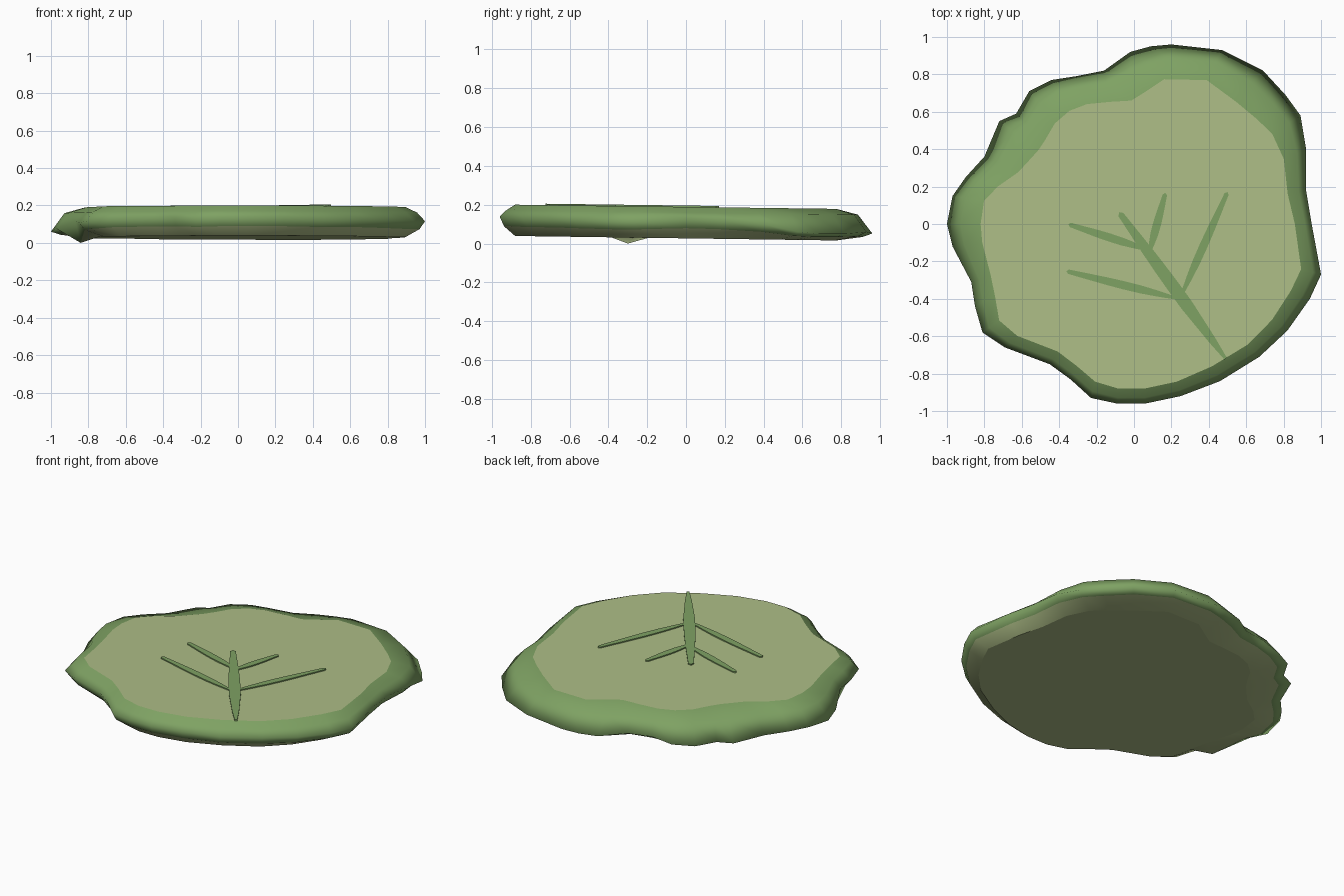
import bpy
import bmesh
from mathutils import Vector

cube = bpy.data.objects.get("Cube")
if cube:
    bpy.data.objects.remove(cube, do_unlink=True)


def material(name, color):
    mat = bpy.data.materials.new(name)
    mat.use_nodes = True
    mat.diffuse_color = (*color, 1)
    mat.node_tree.nodes["Principled BSDF"].inputs["Base Color"].default_value = (*color, 1)
    return mat


PALE = material("pale green", (0.42, 0.51, 0.24))
GREEN = material("leaf green", (0.21, 0.36, 0.125))


def finish(name, bm, materials):
    bmesh.ops.recalc_face_normals(bm, faces=bm.faces)
    mesh = bpy.data.meshes.new(name)
    bm.to_mesh(mesh)
    bm.free()
    for mat in materials:
        mesh.materials.append(mat)
    obj = bpy.data.objects.new(name, mesh)
    bpy.context.collection.objects.link(obj)
    return obj


# The pad is slightly tilted: top and underside heights fall towards the back
def top_height(y):
    return 0.189 - 0.013 * y


def bottom_height(y):
    return 0.027 - 0.014 * y


# Outer outline in hundredths: x, y, width of the rolled rim
OUTLINE = [
    (100, -27, 11), (95, 0, 9), (92, 18, 10), (92, 40, 13), (89, 58, 18), (81, 69, 20),
    (69, 82, 22), (47, 93, 18), (20, 96, 19), (9, 95, 24), (-2, 92, 26), (-16, 82, 17),
    (-31, 79, 16), (-44, 77, 19), (-56, 71, 22), (-63, 59, 21), (-72, 55, 26), (-80, 36, 20),
    (-90, 25, 18), (-97, 15, 17), (-100, 0, 18), (-97, -12, 16), (-87, -31, 11), (-85, -44, 12),
    (-81, -58, 11), (-69, -66, 9), (-45, -75, 8), (-34, -83, 8), (-23, -93, 9), (-9, -96, 8),
    (6, -96, 8), (25, -92, 8), (46, -84, 9), (67, -71, 9), (82, -57, 10), (94, -40, 11),
]


def build_pad():
    bm = bmesh.new()
    columns = []
    for px, py, width in OUTLINE:
        outer = Vector((px, py)) / 100
        rim = width / 100
        inward = -outer.normalized() * rim
        inner = outer + inward
        top, bottom = top_height(inner.y), bottom_height(inner.y)
        # Wider rims droop lower
        edge = max(0.05, 0.204 - 0.8 * rim)
        low = (edge + bottom) / 2
        if (px, py) == (-87, -31):
            low = 0.0   # small snag under the edge
        profile = [(1, top), (0.4, top - 0.03), (0, edge), (0.28, low), (1, bottom)]
        column = []
        for inset, z in profile:
            p = outer + inward * inset
            column.append(bm.verts.new((p.x, p.y, z)))
        columns.append(column)

    # Rolled rim, with the pale underside below its lower ring
    for a, b in zip(columns, columns[1:] + columns[:1]):
        for i in range(len(a) - 1):
            face = bm.faces.new((a[i], a[i + 1], b[i + 1], b[i]))
            face.smooth = True
            face.material_index = 0 if i == 3 else 1

    # Flat top and underside
    for row in (0, -1):
        cap = bm.faces.new([c[row] for c in columns])
        for edge in cap.edges:
            edge.smooth = False
    return finish("leaf_pad", bm, [PALE, GREEN])


def build_vein(name, start, end, widths):
    """Thin raised spindle; widths are half widths evenly spaced along it."""
    a, b = Vector(start), Vector(end)
    along = b - a
    side = Vector((-along.y, along.x)).normalized()
    steps = len(widths) - 1
    left = [a + along * i / steps + side * w for i, w in enumerate(widths)]
    right = [a + along * i / steps - side * w for i, w in enumerate(widths)]
    tip = b + along.normalized() * widths[-1]
    bm = bmesh.new()
    base = [bm.verts.new((p.x, p.y, top_height(p.y) - 0.004))
            for p in left + [tip] + right[::-1]]
    face = bm.faces.new(base)
    raised = bmesh.ops.extrude_face_region(bm, geom=[face])["geom"]
    bmesh.ops.translate(bm, vec=(0, 0, 0.011),
                        verts=[v for v in raised if isinstance(v, bmesh.types.BMVert)])
    return finish(name, bm, [GREEN])


build_pad()

# Midrib and two pairs of side veins
build_vein("midrib", (0.49, -0.72), (-0.07, 0.05),
           [0.008, 0.02, 0.027, 0.034, 0.034, 0.032, 0.028, 0.022, 0.016])
BRANCH = [0.006, 0.015, 0.021, 0.022, 0.02, 0.016, 0.012]
for name, start, end in (
    ("lower_right_vein", (0.24, -0.40), (-0.35, -0.255)),
    ("lower_left_vein", (0.25, -0.39), (0.495, 0.16)),
    ("upper_right_vein", (0.08, -0.14), (-0.34, -0.005)),
    ("upper_left_vein", (0.08, -0.16), (0.165, 0.155)),
):
    build_vein(name, start, end, BRANCH)
